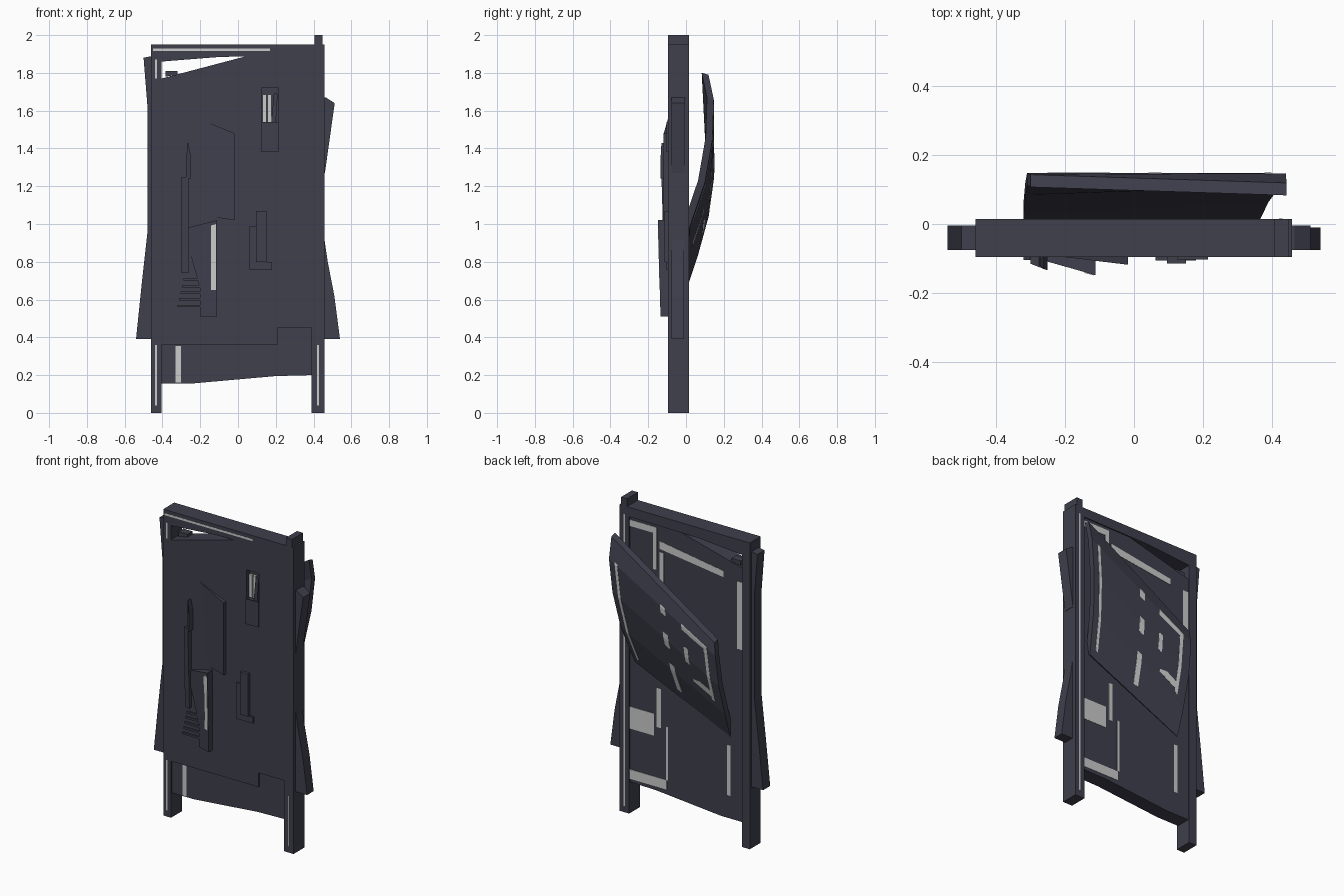
import bpy, bmesh
from mathutils import Vector

dark = bpy.data.materials.new("dark_metal")
dark.diffuse_color = (0.05, 0.05, 0.075, 1)


def finish(name, bm, mat=dark):
    bmesh.ops.recalc_face_normals(bm, faces=bm.faces)
    me = bpy.data.meshes.new(name)
    bm.to_mesh(me)
    bm.free()
    ob = bpy.data.objects.new(name, me)
    bpy.context.collection.objects.link(ob)
    if mat:
        me.materials.append(mat)
    return ob


def prism(name, pts, y0, y1, mat=dark):
    """Extrude an x-z outline from y0 to y1; y0 may hold one value per point."""
    bm = bmesh.new()
    ys = y0 if isinstance(y0, (list, tuple)) else [y0] * len(pts)
    a = [bm.verts.new((x, y, z)) for (x, z), y in zip(pts, ys)]
    b = [bm.verts.new((x, y1, z)) for x, z in pts]
    bm.faces.new(a)
    bm.faces.new(b[::-1])
    for i in range(len(a)):
        j = (i + 1) % len(a)
        bm.faces.new((a[i], b[i], b[j], a[j]))
    return finish(name, bm, mat)


def box(name, x0, x1, z0, z1, y0, y1, mat=dark):
    return prism(name, [(x0, z0), (x1, z0), (x1, z1), (x0, z1)], y0, y1, mat)


F, B = -0.095, 0.015

# Frame: posts and top rail
box("left_post", -0.46, -0.405, 0, 1.95, F, B)
box("right_post", 0.39, 0.458, 0, 1.95, F, B)
box("right_post_cap", 0.405, 0.447, 1.95, 2.0, F, B)
prism("top_rail", [(-0.405, 1.86), (-0.09, 1.885), (0.39, 1.89), (0.39, 1.95), (-0.405, 1.95)], F, B)
prism("top_brace", [(-0.385, 1.78), (-0.32, 1.79), (-0.32, 1.81), (-0.385, 1.81)], -0.05, 0.0)

# Door slab with slanted top and bottom edges, with an angular window opening
slab = prism("door_slab", [(-0.405, 0.155), (-0.25, 0.155), (0.2, 0.195), (0.39, 0.2), (0.39, 1.9),
                           (0.05, 1.89), (-0.405, 1.77)], -0.085, 0.008)
skin = prism("front_skin", [(-0.405, 0.36), (-0.06, 0.36), (0.21, 0.36), (0.21, 0.45), (0.39, 0.45),
                            (0.39, 1.9), (0.05, 1.89), (-0.405, 1.77)], F, -0.08)
cutter = box("window_cutter", 0.125, 0.215, 1.53, 1.72, -0.2, -0.06)
cutter.hide_render = True
cutter.hide_viewport = True
for ob in (slab, skin):
    mod = ob.modifiers.new("window", 'BOOLEAN')
    mod.object = cutter
    mod.solver = 'EXACT'
for i, x in enumerate((0.13, 0.157, 0.184)):
    box(f"window_slat_{i}", x, x + 0.02, 1.54, 1.685, -0.075, -0.055, None)
box("window_sill", 0.125, 0.215, 1.38, 1.54, F - 0.008, F)
prism("window_flap", [(0.175, 1.53), (0.2, 1.53), (0.21, 1.69), (0.19, 1.69)], -0.093, -0.06)

# Bent side fins
prism("left_fin", [(-0.45, 1.89), (-0.50, 1.88), (-0.48, 1.63), (-0.48, 0.95), (-0.51, 0.68),
                   (-0.54, 0.39), (-0.45, 0.39)], -0.076, -0.004)
prism("right_lower_fin", [(0.45, 0.97), (0.475, 0.8), (0.51, 0.62), (0.54, 0.39), (0.45, 0.39)], -0.076, -0.01)
prism("right_upper_fin", [(0.45, 1.67), (0.465, 1.67), (0.512, 1.64), (0.46, 1.27), (0.45, 1.27)], -0.076, -0.004)

# Raised wedges on the front: outline and depth of each corner
wedges = {
    "front_blade": ([(-0.3, 0.74), (-0.262, 0.74), (-0.262, 1.25), (-0.3, 1.25)], [-0.105, -0.115, -0.13, -0.115]),
    "front_blade_tip": ([(-0.275, 1.24), (-0.25, 1.24), (-0.25, 1.36), (-0.264, 1.43), (-0.27, 1.43)],
                        [-0.12, -0.134, -0.134, -0.13, -0.12]),
    "front_peeled_plate": ([(-0.15, 1.04), (-0.018, 1.02), (-0.018, 1.48), (-0.2, 1.555)],
                           [-0.096, -0.118, -0.118, -0.096]),
    "front_lower_flap": ([(-0.19, 0.62), (-0.112, 0.51), (-0.112, 1.02), (-0.29, 0.975)],
                         [-0.11, -0.135, -0.148, -0.098]),
    "front_foot_plate": ([(-0.2, 0.51), (-0.112, 0.51), (-0.112, 0.7), (-0.2, 0.7)],
                         [-0.105, -0.135, -0.14, -0.11]),
}
for name, (pts, ys) in wedges.items():
    prism(name, pts, ys, -0.09)
prism("flap_light_strip", [(-0.143, 0.65), (-0.116, 0.65), (-0.116, 1.0), (-0.143, 0.992)],
      [-0.132, -0.14, -0.149, -0.142], -0.12, None)
for i in range(5):
    z = 0.56 + i * 0.035
    box(f"flap_rib_{i}", -0.32 + i * 0.008, -0.19, z, z + 0.012, -0.105, -0.09)

# Lock bracket
box("lock_plate", 0.062, 0.13, 0.76, 0.99, -0.106, -0.09)
box("lock_bar", 0.095, 0.15, 0.8, 1.07, -0.115, -0.09)
box("lock_foot", 0.13, 0.18, 0.76, 0.8, -0.106, -0.09)

# Pale strips on the front
box("rail_strip", -0.45, 0.17, 1.915, 1.928, F - 0.001, F + 0.01, None)
box("left_post_strip_low", -0.44, -0.43, 0.04, 0.36, F - 0.001, F + 0.01, None)
box("left_post_strip_high", -0.44, -0.43, 1.77, 1.87, F - 0.001, F + 0.01, None)
box("right_post_strip", 0.418, 0.428, 0.04, 0.36, F - 0.001, F + 0.01, None)
box("kick_strip", -0.33, -0.302, 0.16, 0.355, -0.087, -0.07, None)

# Pale inlays on the back
for i, (x0, x1, z0, z1) in enumerate([
        (0.2, 0.39, 1.83, 1.87), (0.2, 0.225, 1.6, 1.83), (-0.405, -0.365, 1.25, 1.68),
        (0.22, 0.39, 0.54, 0.68), (0.13, 0.39, 0.22, 0.28), (0.12, 0.135, 0.28, 0.62),
        (0.17, 0.2, 0.6, 0.85), (-0.32, -0.295, 0.3, 0.62), (0.15, 0.18, 1.3, 1.72)]):
    box(f"back_inlay_{i}", x0, x1, z0, z1, 0.0, 0.01, None)
prism("back_slant_inlay", [(-0.27, 1.68), (-0.27, 1.72), (0.18, 1.79), (0.18, 1.74)], 0.0, 0.01, None)
box("back_post_strip", 0.42, 0.43, 0.04, 1.9, 0.0, B + 0.001, None)

# Bent sheet peeling off the back: right and left edge profiles
right = [Vector(p) for p in ((0.442, 0.119, 1.79), (0.44, 0.147, 1.66), (0.42, 0.14, 1.45),
                             (0.39, 0.1, 1.22), (0.35, 0.018, 0.98))]
left = [Vector(p) for p in ((-0.30, 0.143, 1.32), (-0.31, 0.148, 1.24), (-0.315, 0.12, 1.04),
                            (-0.32, 0.065, 0.84), (-0.32, 0.012, 0.68))]


def sheet(name, u0, u1, rows, out, thick, mat=dark):
    """Part of the bent sheet between fractions u0 and u1 of its width."""
    bm = bmesh.new()
    rings = []
    for r in rows:
        i = min(int(r), 3)
        lp, rp = left[i].lerp(left[i + 1], r - i), right[i].lerp(right[i + 1], r - i)
        ring = []
        for u, off in ((u0, out), (u1, out), (u1, out - thick), (u0, out - thick)):
            ring.append(bm.verts.new(lp.lerp(rp, u) + Vector((0, off, -off * 0.3))))
        rings.append(ring)
    for a, b in zip(rings, rings[1:]):
        for k in range(4):
            bm.faces.new((a[k], a[(k + 1) % 4], b[(k + 1) % 4], b[k]))
    bm.faces.new(rings[0])
    bm.faces.new(rings[-1][::-1])
    return finish(name, bm, mat)


sheet("bent_sheet", 0, 1, [0, 1, 2, 3, 4], 0, 0.036)
for i, (u0, u1, r0, r1) in enumerate([(0.92, 0.945, 0.9, 3.8), (0.47, 0.52, 0.9, 3.7), (0.28, 0.32, 0.9, 2.6),
                                      (0.08, 0.11, 0.9, 2.8), (0.11, 0.28, 0.9, 1.2), (0.11, 0.28, 2.5, 2.7)]):
    rows = [r0] + [r for r in (1, 2, 3) if r0 < r < r1] + [r1]
    sheet(f"sheet_inlay_{i}", u0, u1, rows, 0.002, 0.01, None)
